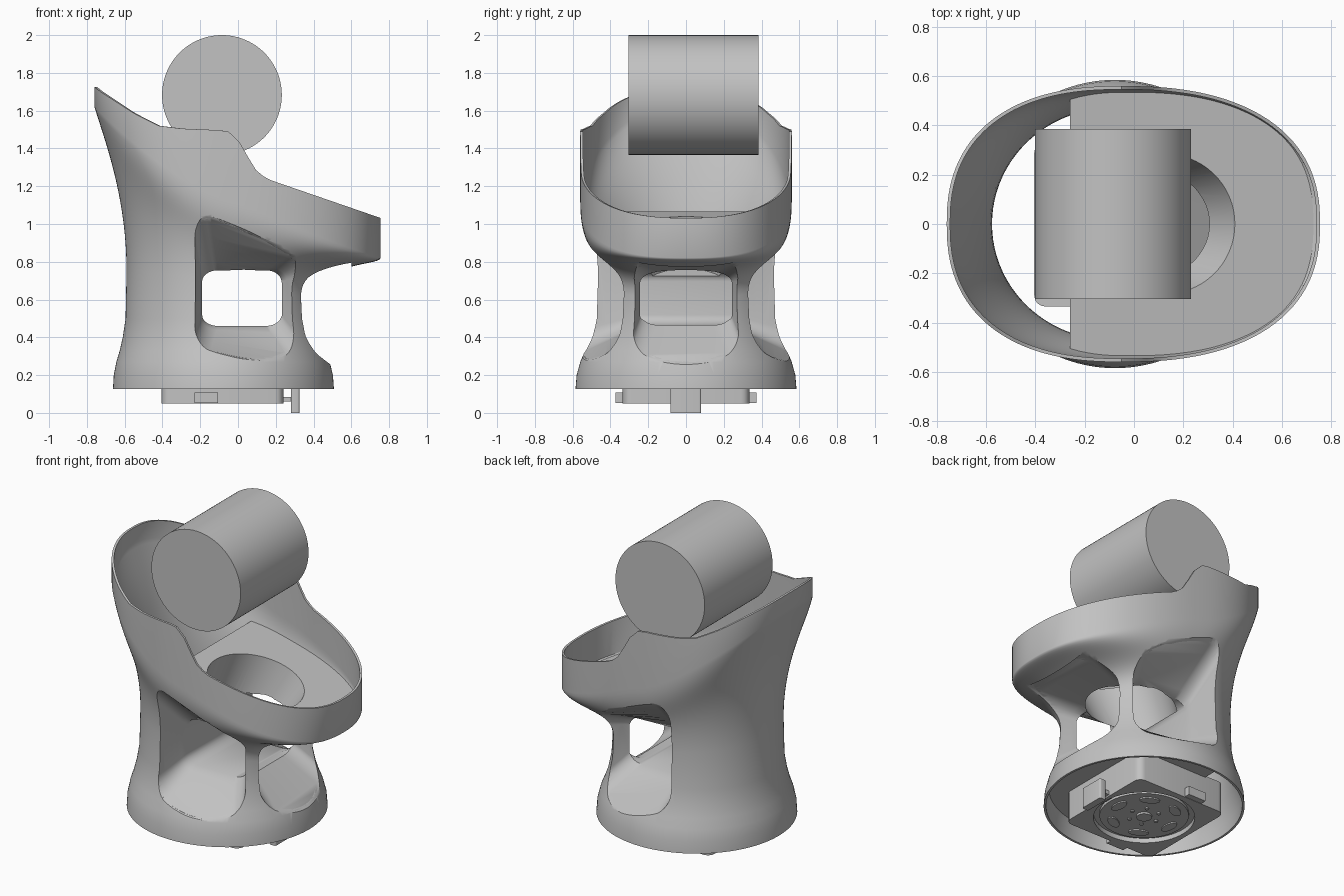
import bpy, bmesh, math
from mathutils import Vector, Matrix

cube = bpy.data.objects.get("Cube")
if cube:
    bpy.data.objects.remove(cube, do_unlink=True)

# One plain grey for everything
grey = bpy.data.materials.new("plain_grey")
grey.use_nodes = True
COLOUR = (0.54, 0.54, 0.54, 1)
grey.diffuse_color = COLOUR
grey.node_tree.nodes["Principled BSDF"].inputs["Base Color"].default_value = COLOUR

SEG, WALL, MID = 144, 0.014, -0.077


def make(name, bm):
    bmesh.ops.recalc_face_normals(bm, faces=bm.faces[:])
    mesh = bpy.data.meshes.new(name)
    bm.to_mesh(mesh)
    bm.free()
    mesh.materials.append(grey)
    ob = bpy.data.objects.new(name, mesh)
    bpy.context.collection.objects.link(ob)
    return ob


def loft(rings, wrap=False):
    """Skin closed rings; either cap the ends or join last to first."""
    bm = bmesh.new()
    rows = [[bm.verts.new(p) for p in ring] for ring in rings]
    pairs = list(zip(rows, rows[1:])) + ([(rows[-1], rows[0])] if wrap else [])
    for a, b in pairs:
        for i in range(len(a)):
            j = (i + 1) % len(a)
            bm.faces.new((a[i], a[j], b[j], b[i]))
    if not wrap:
        bm.faces.new(rows[0])
        bm.faces.new(rows[-1])
    return bm


def activate(ob):
    bpy.ops.object.select_all(action='DESELECT')
    ob.select_set(True)
    bpy.context.view_layer.objects.active = ob


def smooth(ob):
    activate(ob)
    bpy.ops.object.shade_smooth_by_angle(angle=math.radians(35))


def carve(ob, cutters):
    activate(ob)
    for cutter in cutters:
        mod = ob.modifiers.new("cut", 'BOOLEAN')
        mod.operation, mod.solver, mod.object = 'DIFFERENCE', 'EXACT', cutter
        bpy.ops.object.modifier_apply(modifier=mod.name)


def blend(back, side, front, c):
    return side + (front - back) / 2 * c + ((front + back) / 2 - side) * c * c


# ---- Body profile: flared foot, waist, then a tilted egg-shaped tray ----
RIM = [(-0.76, 1.725), (-0.72, 1.695), (-0.55, 1.585), (-0.42, 1.52), (-0.3, 1.505),
       (-0.06, 1.495), (-0.01, 1.465), (0.09, 1.29), (0.15, 1.24), (0.76, 1.03)]
FOOT = [(0.126, 0), (0.2, 0.06), (0.27, 0.25), (0.33, 0.5), (0.4, 0.72), (0.5, 0.93)]


def rim_height(x):
    for (x0, z0), (x1, z1) in zip(RIM, RIM[1:]):
        if x <= x1:
            return z0 + (z1 - z0) * (x - x0) / (x1 - x0)
    return RIM[-1][1]


def egg(c, s):
    def power(v):
        return math.copysign(abs(v) ** 0.84, v)
    return Vector((-0.05 + (0.805 if c > 0 else 0.71) * power(c), 0.56 * power(s), 0))


def profile(angle, inset):
    c, s = math.cos(angle), math.sin(angle)
    out, centre = Vector((c, s, 0)), Vector((MID, 0, 0))
    up = Vector((0, 0, 1))
    waist = blend(0.513, 0.484, 0.495, c)
    pts = [centre + out * (0.585 + (waist - 0.585) * t) + up * z for z, t in FOOT]
    neck, edge = centre + out * waist, egg(c, s)
    p0 = neck + up * blend(0.75, 0.7, 0.6, c)
    p1 = neck + up * blend(1.15, 0.93, 0.8, c)
    p2 = neck.lerp(edge, blend(0.7, 1, 1, c)) + up * blend(1.45, 0.94, 0.78, c)
    p3 = edge + up * blend(1.62, 1.12, 0.82, c)
    for k in range(19):
        t = k / 18
        u = 1 - t
        pts.append(p0 * u**3 + p1 * 3*u*u*t + p2 * 3*u*t*t + p3 * t**3)
    pts.append(edge + up * rim_height(edge.x))
    result = []
    for i, p in enumerate(pts):
        last = i == len(pts) - 1
        d = p - pts[i - 1] if last else pts[i + 1] - pts[max(i - 1, 0)]
        n = Vector((d.dot(out), d.z)).normalized()
        flat = i == 0 or last
        shift = -out if flat else up * n.x - out * n.y
        result.append(p + shift * inset)
    return result


def body_rings(inset):
    columns = [profile(math.tau * i / SEG, inset) for i in range(SEG)]
    return [list(row) for row in zip(*columns)]


shell = make("body_shell", loft(body_rings(0) + body_rings(WALL)[::-1], wrap=True))

# ---- Core: fills the front of the shell and carries the tray floor ----
bm = loft(body_rings(WALL / 2))
for point, normal in [((0, 0, 1.0), (0.25, 0, 1)), ((0, 0, 0.24), (0, 0, -1)),
                      ((-0.26, 0, 0), (-1, 0, 0))]:
    bmesh.ops.bisect_plane(bm, geom=bm.verts[:] + bm.edges[:] + bm.faces[:],
                           plane_co=point, plane_no=Vector(normal).normalized(), clear_outer=True)
    bmesh.ops.holes_fill(bm, edges=[e for e in bm.edges if e.is_boundary], sides=0)
core = make("tray_floor_and_struts", bm)


# ---- Window cutters: rounded openings that flare outwards ----
def rounded(place, corners, radius):
    """Rounded quad; corners run low-left, low-right, high-right, high-left."""
    ring = []
    ll, lr, hr, hl = (Vector(q) for q in corners)
    for k, (cx, cy) in enumerate([(1, 1), (0, 1), (0, 0), (1, 0)]):
        for i in range(8):
            a = math.pi / 2 * (k + i / 7)
            u = (1 - radius if cx else radius) + radius * math.cos(a)
            v = (1 - radius if cy else radius) + radius * math.sin(a)
            ring.append(place(ll.lerp(lr, u).lerp(hl.lerp(hr, u), v)))
    return ring


def flare(inner, outer, steps=8):
    """Rings running evenly from the inner opening to the outer one."""
    return [[Vector(a).lerp(Vector(b), k / steps) for a, b in zip(inner, outer)]
            for k in range(steps + 1)]


side_in = [(-0.19, 0.46), (0.23, 0.46), (0.23, 0.755), (-0.19, 0.755)]
side_out = [(-0.247, 0.32), (0.45, 0.15), (0.45, 0.85), (-0.247, 1.13)]
front_in = [(-0.24, 0.465), (0.24, 0.465), (0.24, 0.745), (-0.24, 0.745)]
front_out = [(-0.35, 0.17), (0.35, 0.17), (0.33, 0.795), (-0.33, 0.795)]
halves = [flare(rounded(lambda q: (q.x, 0.24 * side, q.y), side_in, 0.2),
                rounded(lambda q: (q.x, 0.6 * side, q.y), side_out, 0.13)) for side in (-1, 1)]
side_cut = make("side_window_cutter", loft(halves[0][::-1] + halves[1]))
front_cut = make("front_window_cutter", loft(
    [rounded(lambda q: (0.02, q.x, q.y), front_in, 0.2)]
    + flare(rounded(lambda q: (0.22, q.x, q.y), front_in, 0.2),
            rounded(lambda q: (0.6, q.x, q.y), front_out, 0.12))))


# ---- Simple solids ----
def cylinder(name, r, depth, at, tilt=None, sides=64, top=None):
    bm = bmesh.new()
    bmesh.ops.create_cone(bm, cap_ends=True, segments=sides, radius1=r, radius2=top or r,
                          depth=depth, matrix=Matrix.Translation(at) @ (tilt or Matrix()))
    return make(name, bm)


def box(name, low, high, bevel=0.0):
    bm = bmesh.new()
    low, high = Vector(low), Vector(high)
    bmesh.ops.create_cube(bm, size=1, matrix=Matrix.Translation((low + high) / 2)
                          @ Matrix.Diagonal((*(high - low), 1)))
    if bevel:
        upright = [e for e in bm.edges if abs(e.verts[0].co.z - e.verts[1].co.z) > 0.01]
        bmesh.ops.bevel(bm, geom=upright, offset=bevel, segments=4, profile=0.5, affect='EDGES')
    return make(name, bm)


lean = Matrix.Rotation(0.48, 4, 'Y')
floor_cut = cylinder("floor_hole_cutter", 0.23, 0.66, Vector((0.105, 0, 0.95)), lean, top=0.33)

carve(shell, [side_cut, front_cut])
carve(core, [side_cut, front_cut, floor_cut])

# ---- Roller resting across the tray ----
roller = cylinder("top_roller", 0.317, 0.69, Vector((-0.085, 0.04, 1.683)),
                  Matrix.Rotation(math.pi / 2, 4, 'X'), 96)

# ---- Drive unit under the foot ----
housing = box("drive_housing", (-0.405, -0.335, 0.05), (0.24, 0.335, 0.25), 0.045)
recess = cylinder("recess_cutter", 0.295, 0.06, Vector((MID, 0, 0.05)))
carve(housing, [recess])
for cutter in (side_cut, front_cut, floor_cut, recess):
    bpy.data.objects.remove(cutter, do_unlink=True)

parts = [
    housing,
    box("drive_arm", (0.2, -0.06, 0.06), (0.3, 0.06, 0.085)),
    box("front_post", (0.28, -0.083, 0), (0.325, 0.08, 0.13), 0.01),
    cylinder("rotor_disc", 0.26, 0.02, Vector((MID, 0, 0.072))),
    cylinder("rotor_hub", 0.045, 0.02, Vector((MID, 0, 0.06)), sides=32),
]
for side in (-1, 1):
    parts.append(box("side_connector", (-0.23, side * 0.35 - 0.023, 0.052),
                     (-0.105, side * 0.35 + 0.023, 0.108)))
for i in range(6):
    spin = Matrix.Rotation(math.tau * i / 6, 4, 'Z')
    for name, reach, r, shape, sides in [("rotor_pad", 0.19, 0.05, (0.6, 1.2, 1, 1), 24),
                                         ("rotor_screw", 0.09, 0.012, (1, 1, 1, 1), 12)]:
        spot = Vector((MID, 0, 0.06)) + spin @ Vector((reach, 0, 0))
        parts.append(cylinder(name, r, 0.012, spot, spin @ Matrix.Diagonal(shape), sides))

for ob in [shell, core, roller] + parts:
    smooth(ob)
